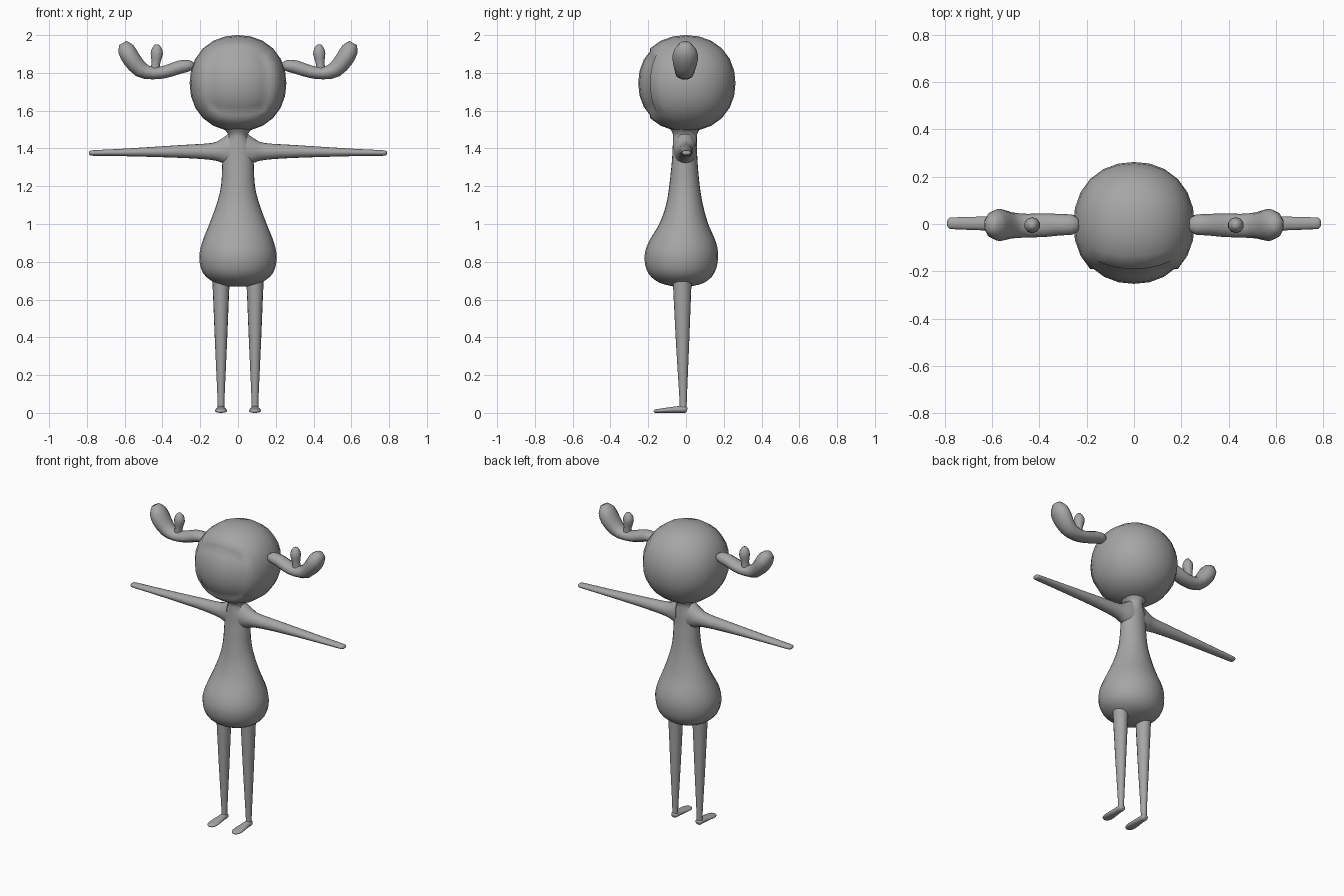
import bpy, bmesh, math
from mathutils import Vector

grey = bpy.data.materials.new("plain grey")
grey.diffuse_color = (0.38, 0.38, 0.38, 1)


def finish(bm, name, angle=60):
    bmesh.ops.recalc_face_normals(bm, faces=bm.faces)
    mesh = bpy.data.meshes.new(name)
    bm.to_mesh(mesh)
    bm.free()
    obj = bpy.data.objects.new(name, mesh)
    bpy.context.collection.objects.link(obj)
    mesh.materials.append(grey)
    bpy.ops.object.select_all(action='DESELECT')
    obj.select_set(True)
    bpy.context.view_layer.objects.active = obj
    bpy.ops.object.shade_smooth_by_angle(angle=math.radians(angle))
    return obj


def spline(keys, steps):
    """Catmull-Rom interpolation of tuples."""
    out = []
    for i in range(len(keys) - 1):
        a, b, c, d = (keys[min(max(i + k, 0), len(keys) - 1)] for k in (-1, 0, 1, 2))
        for s in range(steps):
            t = s / steps
            out.append([0.5 * (2*q + (r - p)*t + (2*p - 5*q + 4*r - u)*t*t
                               + (3*q - p - 3*r + u)*t**3)
                        for p, q, r, u in zip(a, b, c, d)])
    return out + [list(keys[-1])]


def loft(name, keys, side, segs=16, steps=3, sign=1):
    """Skin elliptical rings (x, y, z, radius along side, other radius)."""
    rings = spline([(k[0] * sign, *k[1:]) for k in keys], steps)
    side = Vector(side)
    bm = bmesh.new()
    loops = []
    for i, r in enumerate(rings):
        p, q = rings[max(i - 1, 0)], rings[min(i + 1, len(rings) - 1)]
        tangent = Vector(q[:3]) - Vector(p[:3])
        other = tangent.cross(side).normalized()
        loops.append([bm.verts.new(Vector(r[:3])
                      + side * r[3] * math.cos(2 * math.pi * j / segs)
                      + other * r[4] * math.sin(2 * math.pi * j / segs))
                      for j in range(segs)])
    for a, b in zip(loops, loops[1:]):
        for j in range(segs):
            k = (j + 1) % segs
            bm.faces.new((a[j], a[k], b[k], b[j]))
    bm.faces.new(loops[0])
    bm.faces.new(loops[-1])
    return finish(bm, name)


# Head: rounded cube with a slightly sunken face panel at the front
bm = bmesh.new()
bmesh.ops.create_cube(bm, size=2)
bmesh.ops.subdivide_edges(bm, edges=bm.edges[:], cuts=5, use_grid_fill=True)
front = [f for f in bm.faces if f.calc_center_median().y < -0.999]
for v in bm.verts:
    d = Vector([math.tan(c * math.pi / 4) for c in v.co])
    d /= sum(abs(c) ** 2.15 for c in d) ** (1 / 2.15)
    v.co = Vector((d.x * 0.256, d.y * 0.262, 1.745 + d.z * 0.255))
bm.normal_update()
bmesh.ops.inset_region(bm, faces=front, thickness=0.012, depth=-0.009,
                       use_even_offset=True)
finish(bm, "head")

# Pear-shaped body running up into the neck
loft("body", [
    (0, -0.02, 0.668, 0.04, 0.05), (0, -0.022, 0.69, 0.12, 0.125),
    (0, -0.025, 0.74, 0.175, 0.185), (0, -0.025, 0.82, 0.195, 0.205),
    (0, -0.02, 0.90, 0.18, 0.191), (0, -0.012, 1.0, 0.13, 0.152),
    (0, -0.008, 1.1, 0.098, 0.115), (0, -0.008, 1.2, 0.081, 0.09),
    (0, -0.007, 1.33, 0.068, 0.083), (0, -0.006, 1.40, 0.065, 0.08),
    (0, -0.006, 1.45, 0.063, 0.055), (0, -0.005, 1.48, 0.066, 0.055),
    (0, -0.005, 1.52, 0.09, 0.09)], (0, 1, 0), 24)

for sign, label in ((1, "right"), (-1, "left")):
    # Arm flaring into the shoulder, flattened at the tip
    loft(label + "_arm", [
        (0.04, -0.005, 1.39, 0.06, 0.09), (0.085, -0.004, 1.386, 0.054, 0.064),
        (0.14, -0.003, 1.384, 0.045, 0.045), (0.30, 0, 1.384, 0.037, 0.034),
        (0.60, 0.002, 1.379, 0.03, 0.02), (0.76, 0.003, 1.376, 0.025, 0.015),
        (0.782, 0.003, 1.376, 0.021, 0.012), (0.79, 0.003, 1.376, 0.01, 0.005)],
        (0, 1, 0), 16, 3, sign)

    # Antler curving outward and up
    loft(label + "_antler", [
        (0.235, -0.003, 1.835, 0.025, 0.018), (0.26, -0.003, 1.838, 0.042, 0.032),
        (0.31, -0.003, 1.83, 0.045, 0.037), (0.38, -0.005, 1.807, 0.05, 0.035),
        (0.45, -0.007, 1.798, 0.05, 0.034), (0.515, -0.006, 1.818, 0.055, 0.045),
        (0.565, -0.004, 1.875, 0.068, 0.05), (0.592, -0.004, 1.925, 0.058, 0.047),
        (0.61, -0.004, 1.958, 0.025, 0.023)], (0, 1, 0), 10, 2, sign)

    # Small bud on the antler
    loft(label + "_antler_bud", [
        (0.44, -0.005, 1.79, 0.03, 0.03), (0.435, -0.005, 1.85, 0.026, 0.024),
        (0.43, -0.005, 1.90, 0.034, 0.034), (0.43, -0.005, 1.93, 0.027, 0.027),
        (0.43, -0.005, 1.95, 0.012, 0.012)], (0, 1, 0), 10, 2, sign)

    # Tapered leg
    loft(label + "_leg", [
        (0.09, -0.02, 0.76, 0.052, 0.05), (0.09, -0.02, 0.66, 0.048, 0.044),
        (0.09, -0.018, 0.35, 0.034, 0.031), (0.09, -0.015, 0.06, 0.019, 0.018),
        (0.09, -0.015, 0.01, 0.02, 0.02)], (0, 1, 0), 16, 3, sign)

    # Flat foot widening to a rounded toe
    loft(label + "_foot", [
        (0.09, 0.006, 0.016, 0.012, 0.01), (0.09, -0.004, 0.018, 0.022, 0.018),
        (0.09, -0.04, 0.018, 0.024, 0.018), (0.09, -0.10, 0.014, 0.031, 0.014),
        (0.09, -0.14, 0.011, 0.032, 0.011), (0.09, -0.163, 0.009, 0.022, 0.009),
        (0.09, -0.171, 0.008, 0.008, 0.004)], (1, 0, 0), 16, 2, sign)
